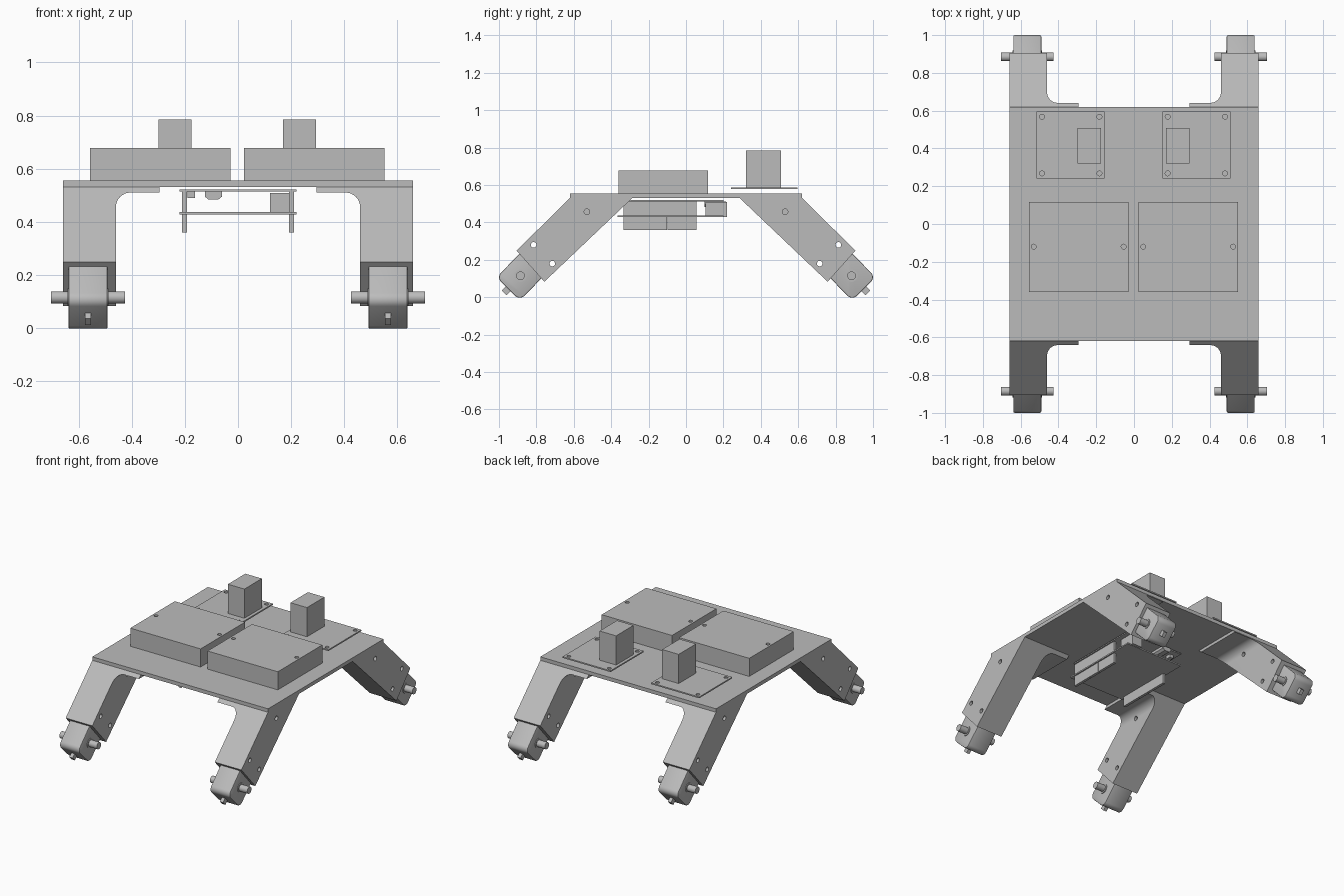
import bpy, bmesh, math
from mathutils import Vector, Matrix

cube = bpy.data.objects.get("Cube")
if cube:
    bpy.data.objects.remove(cube, do_unlink=True)

grey = bpy.data.materials.new("plain grey")
grey.use_nodes = True
grey.diffuse_color = (0.5, 0.5, 0.5, 1)
grey.node_tree.nodes["Principled BSDF"].inputs["Base Color"].default_value = grey.diffuse_color


def finish(name, bm):
    bmesh.ops.recalc_face_normals(bm, faces=bm.faces)
    mesh = bpy.data.meshes.new(name)
    bm.to_mesh(mesh)
    bm.free()
    mesh.materials.append(grey)
    ob = bpy.data.objects.new(name, mesh)
    bpy.context.collection.objects.link(ob)
    return ob


def smooth(ob):
    bpy.ops.object.select_all(action='DESELECT')
    ob.select_set(True)
    bpy.context.view_layer.objects.active = ob
    bpy.ops.object.shade_smooth_by_angle(angle=math.radians(30))


def box(name, x, y, z):
    bm = bmesh.new()
    bmesh.ops.create_cube(bm, size=1)
    for v in bm.verts:
        v.co = [a + (b - a) * (c + 0.5) for (a, b), c in zip((x, y, z), v.co)]
    return finish(name, bm)


def prism(name, points, offset):
    """Extrude a closed 3D outline along a vector."""
    bm = bmesh.new()
    face = bm.faces.new([bm.verts.new(p) for p in points])
    new = bmesh.ops.extrude_face_region(bm, geom=[face])["geom"]
    bmesh.ops.translate(bm, vec=offset, verts=[v for v in new if isinstance(v, bmesh.types.BMVert)])
    return finish(name, bm)


def rod(name, center, radius, length, axis, sides=24):
    bm = bmesh.new()
    turn = Matrix.Rotation(math.pi / 2, 4, 'Y') if axis == 'X' else Matrix()
    bmesh.ops.create_cone(bm, cap_ends=True, segments=sides, radius1=radius, radius2=radius,
                          depth=length, matrix=Matrix.Translation(center) @ turn)
    return finish(name, bm)


def combine(ob, tool, operation):
    """Apply a boolean and discard the tool."""
    mod = ob.modifiers.new("cut", 'BOOLEAN')
    mod.operation, mod.solver, mod.object = operation, 'EXACT', tool
    bpy.context.view_layer.update()
    result = bpy.data.meshes.new_from_object(ob.evaluated_get(bpy.context.evaluated_depsgraph_get()))
    ob.modifiers.clear()
    ob.data = result
    bpy.data.objects.remove(tool, do_unlink=True)


def mirrored(ob, name, sx, sy):
    bm = bmesh.new()
    bm.from_mesh(ob.data)
    bmesh.ops.scale(bm, vec=(sx, sy, 1), verts=bm.verts)
    smooth(finish(name, bm))


# Deck
box("deck_plate", (-.66, .66), (-.62, .62), (.53, .555))

# Leg: side outline intersected with a front outline that has a filleted flange
side = [(.62, .531), (.906, .249), (.757, .083), (.286, .531)]
leg = prism("leg", [(.29, y, z) for y, z in side], (.37, 0, 0))
front = [(.66, .6), (.66, 0), (.46, 0)]
for i in range(9):
    a = math.pi / 2 * i / 8
    front.append((.405 + .055 * math.cos(a), .455 + .055 * math.sin(a)))
front += [(.295, .51), (.295, .6)]
combine(leg, prism("tool", [(x, 0, z) for x, z in front], (0, 1.2, 0)), 'INTERSECT')
for y, z in ((.815, .28), (.715, .18)):
    combine(leg, rod("tool", (.56, y, z), .015, .4, 'X', 16), 'DIFFERENCE')
for x in (.46, .66):
    combine(leg, rod("tool", (x, .53, .457), .015, .04, 'X', 16), 'DIFFERENCE')

# Motor in the leg's own slanted frame
along, across = Vector((0, .70, -.715)), Vector((0, .715, .70))
end = Vector((.565, .832, .166))


def slanted_box(name, t0, t1, half_n, half_x):
    corners = [end + along * t + across * n - Vector((half_x, 0, 0))
               for t, n in ((t0, -half_n), (t1, -half_n), (t1, half_n), (t0, half_n))]
    return prism(name, corners, (2 * half_x, 0, 0))


motor = slanted_box("motor", -.03, .17, .088, .074)
bm = bmesh.new()
bm.from_mesh(motor.data)
tip = [v for v in bm.verts if (v.co - end).dot(along) > .1]
long_edges = [e for e in bm.edges if all(v in tip for v in e.verts)
              and abs(e.verts[0].co.x - e.verts[1].co.x) > .1]
bmesh.ops.bevel(bm, geom=long_edges, offset=.035, segments=6, profile=.5, affect='EDGES')
rim = [e for e in bm.edges if abs(e.verts[0].co.x - e.verts[1].co.x) < .001
       and (e.verts[0].co + e.verts[1].co - 2 * end).dot(along) > 0]
bmesh.ops.bevel(bm, geom=rim, offset=.006, segments=2, profile=.5, affect='EDGES')
bm.to_mesh(motor.data)
bm.free()

hub = (.565, .885, .115)
parts = [leg, motor,
         rod("motor_boss", hub, .033, .156, 'X'),
         rod("motor_shaft", hub, .023, .28, 'X'),
         slanted_box("motor_connector", .16, .2, .018, .012)]
for part in parts:
    base = part.name
    for sx, left_right in ((1, "left"), (-1, "right")):
        for sy, front_back in ((1, "back"), (-1, "front")):
            mirrored(part, f"{front_back}_{left_right}_{base}", sx, sy)
    bpy.data.objects.remove(part, do_unlink=True)

# Battery boxes and driver boards with screw holes
for label, x0, bx, tx in (("right", -.557, -.515, -.3), ("left", .023, .15, .17)):
    battery = box(label + "_battery", (x0, x0 + .528), (-.36, .117), (.555, .678))
    for x in (x0 + .026, x0 + .502):
        combine(battery, rod("tool", (x, -.12, .678), .013, .03, 'Z', 16), 'DIFFERENCE')
    board = box(label + "_driver_board", (bx, bx + .36), (.24, .595), (.578, .587))
    for x in (bx + .028, bx + .332):
        for y in (.268, .568):
            combine(board, rod("tool", (x, y, .58), .013, .1, 'Z', 16), 'DIFFERENCE')
    box(label + "_driver_tower", (tx, tx + .124), (.32, .507), (.587, .785))

# Controller boards hung under the deck
box("upper_circuit_board", (-.22, .22), (-.33, .2), (.513, .521))
box("lower_circuit_board", (-.22, .22), (-.365, .2), (.428, .437))
for label, x in (("right", -.202), ("left", .202)):
    box(label + "_upper_pin_header", (x - .009, x + .009), (-.335, .055), (.437, .513))
    for i, (y0, y1) in enumerate(((-.335, -.188), (-.186, -.102), (-.1, .055))):
        box(f"{label}_lower_pin_header_{i + 1}", (x - .009, x + .009), (y0, y1), (.36, .428))

# Ports on the controller
box("data_port", (.12, .195), (.105, .22), (.43, .508))
jack = [(-.125, .513), (-.125, .495), (-.11, .483), (-.075, .483), (-.06, .495), (-.06, .513)]
prism("power_jack", [(x, .1, z) for x, z in jack], (0, .115, 0))
box("reset_button", (-.19, -.162), (.12, .16), (.49, .513))
